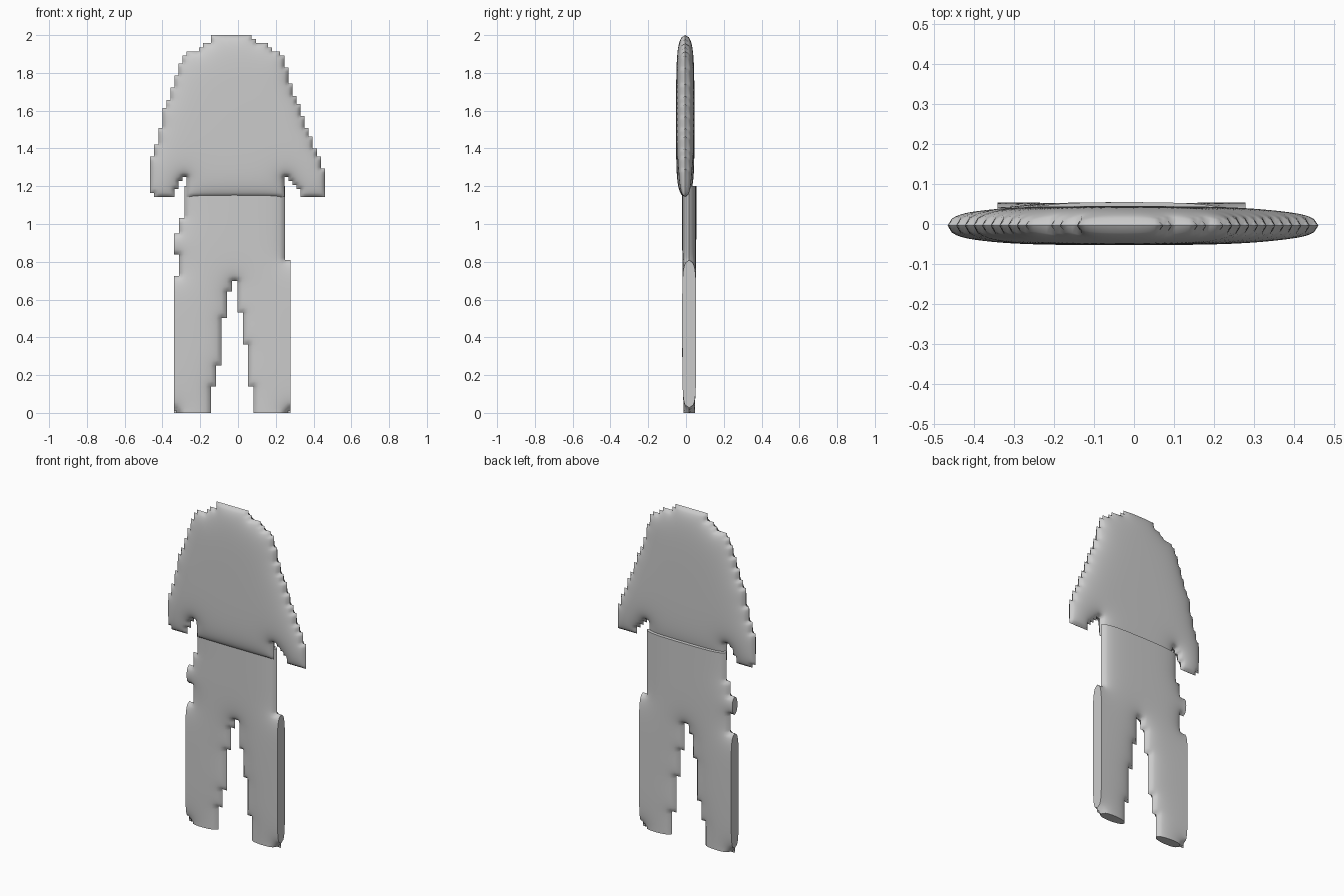
import bpy, bmesh

cube = bpy.data.objects.get("Cube")
if cube:
    bpy.data.objects.remove(cube)

cloth = bpy.data.materials.new("grey cloth")
cloth.use_nodes = True
GREY = (0.6, 0.6, 0.6, 1)
cloth.diffuse_color = GREY
cloth.node_tree.nodes["Principled BSDF"].inputs["Base Color"].default_value = GREY


def inside(poly, x, z):
    """Even-odd test of a point against an outline."""
    hit = False
    for (x1, z1), (x2, z2) in zip(poly, poly[1:] + poly[:1]):
        if (z1 > z) != (z2 > z) and x < x1 + (z - z1) * (x2 - x1) / (z2 - z1):
            hit = not hit
    return hit


def puffed_garment(name, poly, cols, rows, depth, centre_y, open_border, soft=0.065):
    """Step the outline onto square cells, then inflate it like a thin cushion."""
    xs, zs = [p[0] for p in poly], [p[1] for p in poly]
    x0, z0 = min(xs), min(zs)
    cx, cz = (max(xs) - x0) / cols, (max(zs) - z0) / rows
    coarse = {(i, j) for i in range(cols) for j in range(rows)
              if inside(poly, x0 + (i + .5) * cx, z0 + (j + .5) * cz)}
    nx, nz = cols * 2, rows * 2
    cells = {(i, j) for i in range(nx) for j in range(nz) if (i // 2, j // 2) in coarse}
    points = {(i + a, j + b) for i, j in cells for a in (0, 1) for b in (0, 1)}

    def pinned(i, j):
        if open_border and min(i, nx - i) + j < 3:
            return True                      # rounded outer ankle corners
        for a in (i - 1, i):
            for b in (j - 1, j):
                outside = not (0 <= a < nx and 0 <= b < nz)
                if (a, b) not in cells and not (outside and open_border):
                    return True
        return False

    # Relax a soft height field that is zero along the stepped edge
    free = sorted(p for p in points if not pinned(*p))
    u = {p: 0.0 for p in points}
    links = {}
    for i, j in free:
        u[i, j] = 1.0
        links[i, j] = [(nx - abs(nx - abs(a)), nz - abs(nz - abs(b)))
                       for a, b in ((i - 1, j), (i + 1, j), (i, j - 1), (i, j + 1))]
    k = soft ** 2 / (cx * cz / 4)
    for _ in range(120):
        for p in free:
            a, b, c, d = links[p]
            new = (1 + k * (u[a] + u[b] + u[c] + u[d])) / (1 + 4 * k)
            u[p] += 1.6 * (new - u[p])

    # Front and back sheets share the pinned edge
    bm = bmesh.new()
    front, back = {}, {}
    for p in sorted(points):
        x, z = x0 + p[0] * cx / 2, z0 + p[1] * cz / 2
        h = depth * max(u[p], 0) ** .5
        front[p] = bm.verts.new((x, centre_y - h, z))
        back[p] = bm.verts.new((x, centre_y + h, z)) if h > 0 else front[p]
    for i, j in sorted(cells):
        ring = [(i, j), (i + 1, j), (i + 1, j + 1), (i, j + 1)]
        for sheet, loop in ((front, ring), (back, ring[::-1])):
            verts = [sheet[p] for p in loop]
            if sheet is front or any(back[p] is not front[p] for p in ring):
                bm.faces.new(verts)
        # Flat caps where the garment is cut off at the border
        steps = ((0, -1), (1, 0), (0, 1), (-1, 0))
        for n, (a, b) in enumerate(steps):
            if (i + a, j + b) in cells:
                continue
            p, q = ring[n], ring[(n + 1) % 4]
            verts = list(dict.fromkeys([front[q], front[p], back[p], back[q]]))
            if len(verts) > 2:
                bm.faces.new(verts)
    bmesh.ops.recalc_face_normals(bm, faces=bm.faces)
    mesh = bpy.data.meshes.new(name)
    bm.to_mesh(mesh)
    bm.free()
    mesh.materials.append(cloth)
    obj = bpy.data.objects.new(name, mesh)
    bpy.context.collection.objects.link(obj)
    bpy.ops.object.select_all(action='DESELECT')
    obj.select_set(True)
    bpy.context.view_layer.objects.active = obj
    bpy.ops.object.shade_smooth_by_angle(angle=0.8)
    return obj


# Sweater: neck, left sleeve, hem, right sleeve
sweater = [(-.14, 2), (.07, 2), (.08, 1.97), (.16, 1.95), (.24, 1.88), (.28, 1.74),
           (.33, 1.6), (.37, 1.49), (.42, 1.38), (.46, 1.27), (.46, 1.165),
           (.44, 1.143), (.33, 1.143), (.32, 1.18), (.24, 1.27), (.235, 1.143),
           (-.275, 1.143), (-.275, 1.27), (-.31, 1.21), (-.34, 1.143), (-.44, 1.143),
           (-.465, 1.165), (-.465, 1.32), (-.42, 1.46), (-.4, 1.58), (-.35, 1.71),
           (-.3, 1.86), (-.27, 1.915), (-.2, 1.925), (-.15, 1.97)]
puffed_garment("sweater", sweater, 43, 40, .049, -.004, False)

# Trousers: waist, left leg, crotch, right leg
trousers = [(-.28, 1.2), (.24, 1.2), (.24, 1.06), (.255, 1.06), (.255, .82), (.278, .82),
            (.278, 0), (.1, 0), (.09, .03), (.06, .19), (.035, .41), (.01, .55),
            (-.005, .69), (-.035, .69), (-.065, .56), (-.09, .41), (-.1, .25),
            (-.13, .13), (-.15, 0), (-.34, 0), (-.34, .735), (-.31, .735),
            (-.31, .85), (-.34, .85), (-.34, .955), (-.31, .955), (-.31, 1.04),
            (-.28, 1.04)]
puffed_garment("trousers", trousers, 22, 43, .038, .017, True)
